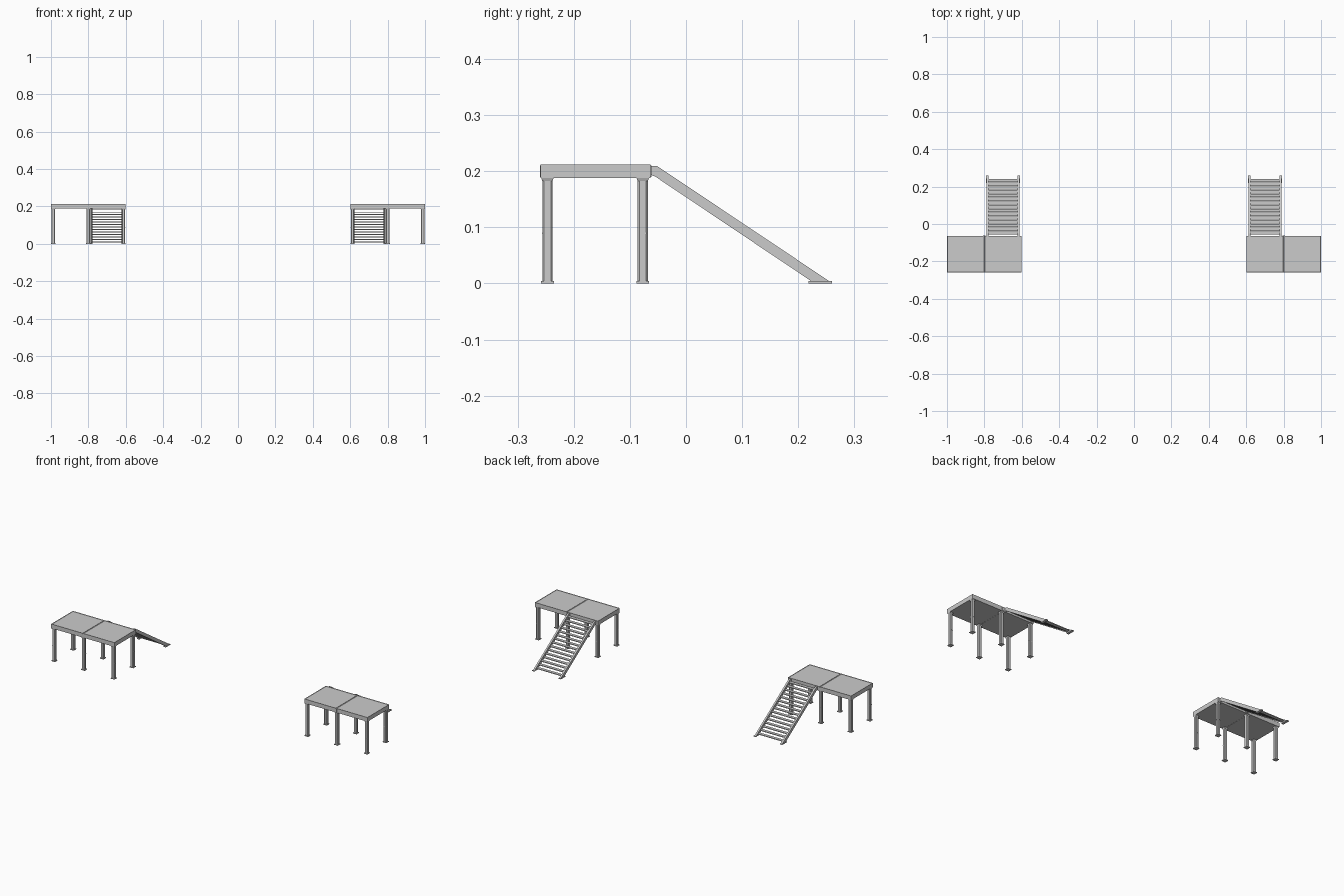
import bpy, bmesh
from mathutils import Vector

cube = bpy.data.objects.get("Cube")
if cube:
    bpy.data.objects.remove(cube, do_unlink=True)

metal = bpy.data.materials.new("light_grey_metal")
metal.use_nodes = True
grey = (0.6, 0.6, 0.6, 1)
metal.diffuse_color = grey
metal.node_tree.nodes["Principled BSDF"].inputs["Base Color"].default_value = grey


def finish(bm, name):
    bmesh.ops.recalc_face_normals(bm, faces=bm.faces)
    mesh = bpy.data.meshes.new(name)
    bm.to_mesh(mesh)
    bm.free()
    mesh.materials.append(metal)
    obj = bpy.data.objects.new(name, mesh)
    bpy.context.collection.objects.link(obj)
    return obj


def add_box(bm, center, size):
    verts = bmesh.ops.create_cube(bm, size=1)["verts"]
    for v in verts:
        v.co = Vector(center) + v.co * Vector(size)
    return verts


def add_post(bm, x, y, low, high, width, chamfer):
    """Upright square post with chamfered corners."""
    verts = add_box(bm, (x, y, (low + high) / 2), (width, width, high - low))
    edges = {e for v in verts for e in v.link_edges
             if abs(e.verts[0].co.z - e.verts[1].co.z) > 0.001}
    bmesh.ops.bevel(bm, geom=list(edges), offset=chamfer, segments=1, affect='EDGES')


def add_profile(bm, points, x, width):
    """Extrude a side outline (y, z) across x."""
    face = bm.faces.new([bm.verts.new((x - width / 2, y, z)) for y, z in points])
    new = bmesh.ops.extrude_face_region(bm, geom=[face])["geom"]
    verts = [g for g in new if isinstance(g, bmesh.types.BMVert)]
    bmesh.ops.translate(bm, verts=verts, vec=(width, 0, 0))


DECK_Y, BOTTOM, TOP = -0.161, 0.188, 0.212

for side, label in ((1, "left"), (-1, "right")):
    # Two deck modules with a shallow raised lip
    for cx, part in ((0.9, "outer"), (0.7, "inner")):
        bm = bmesh.new()
        add_box(bm, (side * cx, DECK_Y, (BOTTOM + TOP) / 2), (0.199, 0.196, TOP - BOTTOM))
        bm.normal_update()
        top = max(bm.faces, key=lambda f: f.calc_center_median().z)
        bmesh.ops.inset_region(bm, faces=[top], thickness=0.003)
        bmesh.ops.translate(bm, verts=top.verts, vec=(0, 0, -0.002))
        finish(bm, f"{label}_{part}_deck")

    # Coupling plates over the module seam
    bm = bmesh.new()
    for y in (-0.259, -0.063):
        add_box(bm, (side * 0.8, y, 0.2), (0.012, 0.003, 0.02))
    finish(bm, f"{label}_deck_couplers")

    # Legs with foot plates, joint bands and tapered top brackets
    bm = bmesh.new()
    for x in (0.988, 0.8, 0.612):
        for y in (-0.247, -0.077):
            px = side * x
            add_post(bm, px, y, 0.003, BOTTOM, 0.018, 0.003)
            add_post(bm, px, y, 0.088, 0.091, 0.0186, 0.003)
            add_box(bm, (px, y, 0.002), (0.023, 0.023, 0.004))
            for v in add_box(bm, (px, y, 0.186), (0.023, 0.023, 0.006)):
                if v.co.z < 0.185:
                    v.co.x = px + (v.co.x - px) * 0.8
                    v.co.y = y + (v.co.y - y) * 0.8
    finish(bm, f"{label}_legs")

    # Sloping stair stringers with level ends
    outline = [(-0.063, 0.209), (-0.051, 0.209), (0.257, 0.003),
               (0.225, 0.003), (-0.054, 0.190), (-0.063, 0.194)]
    bm = bmesh.new()
    for offset in (-0.083, 0.083):
        add_profile(bm, outline, side * 0.7 + offset, 0.010)
    finish(bm, f"{label}_stair_stringers")

    # Stringer foot plates
    bm = bmesh.new()
    for offset in (-0.084, 0.084):
        add_box(bm, (side * 0.7 + offset, 0.239, 0.002), (0.014, 0.042, 0.004))
    finish(bm, f"{label}_stair_feet")

    # Open treads
    bm = bmesh.new()
    steps = 15
    for i in range(steps):
        t = i / (steps - 1)
        add_box(bm, (side * 0.7, -0.048 + 0.28 * t, 0.196 - 0.186 * t),
                (0.158, 0.0175, 0.004))
    finish(bm, f"{label}_stair_treads")
